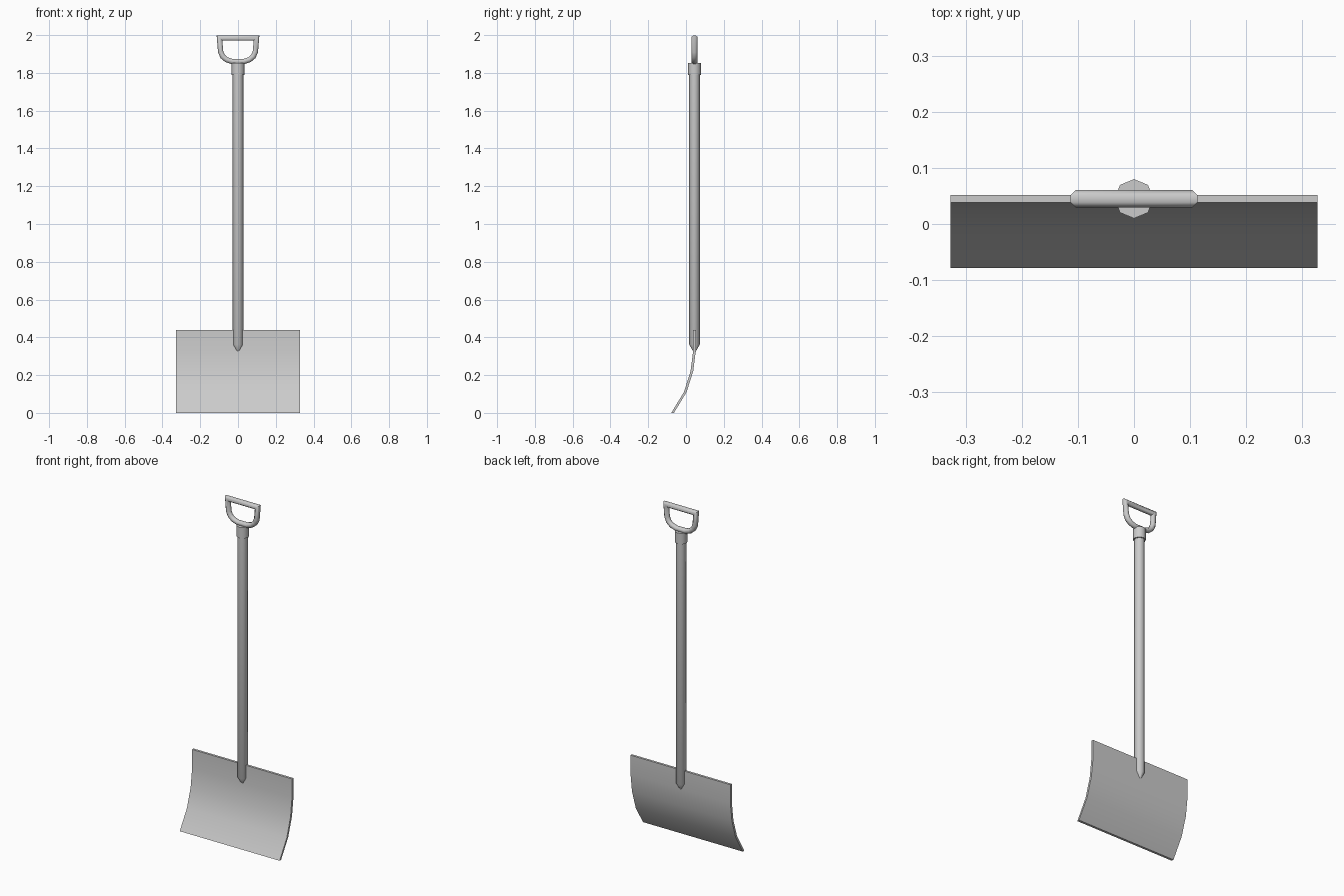
import bpy, bmesh, math
from mathutils import Vector

if "Cube" in bpy.data.objects:
    bpy.data.objects.remove(bpy.data.objects["Cube"])

CY = 0.045  # depth of the shaft axis


def finish(name, bm, angle):
    bmesh.ops.recalc_face_normals(bm, faces=bm.faces)
    me = bpy.data.meshes.new(name)
    bm.to_mesh(me)
    bm.free()
    ob = bpy.data.objects.new(name, me)
    bpy.context.collection.objects.link(ob)
    bpy.ops.object.select_all(action='DESELECT')
    bpy.context.view_layer.objects.active = ob
    ob.select_set(True)
    bpy.ops.object.shade_smooth_by_angle(angle=math.radians(angle))
    return ob


def bridge(bm, a, b):
    n = len(a)
    for i in range(n):
        bm.faces.new((a[i], a[(i + 1) % n], b[(i + 1) % n], b[i]))


def turned(name, profile, sides=8):
    """Upright round part from (radius, z) pairs."""
    bm = bmesh.new()
    rings = [[bm.verts.new((r * math.cos(i * math.tau / sides),
                            CY + r * math.sin(i * math.tau / sides), z))
              for i in range(sides)] for r, z in profile]
    for a, b in zip(rings, rings[1:]):
        bridge(bm, a, b)
    bm.faces.new(rings[0])
    bm.faces.new(rings[-1])
    return finish(name, bm, 50)


# Blade: curved side profile extruded across the width
front = [(0.038, 0.44), (0.038, 0.33), (0.024, 0.22), (-0.011, 0.11), (-0.078, 0.0)]
outline = front + [(y + 0.014, z) for y, z in reversed(front)]
bm = bmesh.new()
left, right = ([bm.verts.new((x, y, z)) for y, z in outline] for x in (-0.327, 0.327))
bridge(bm, left, right)
n = len(front)
for side in (left, right):
    for i in range(n - 1):
        bm.faces.new((side[i], side[i + 1], side[-2 - i], side[-1 - i]))
finish("blade", bm, 35)

# Shaft with tapered tip, and the collar under the grip
turned("shaft", [(0.007, 0.325), (0.028, 0.362), (0.028, 1.80)])
turned("collar", [(0.035, 1.788), (0.035, 1.853)])

# D-shaped grip: octagonal tube swept around a mitred closed path
half = [(0.098, 1.985), (0.092, 1.912), (0.081, 1.887), (0.061, 1.870), (0.03, 1.860)]
path = [Vector(p) for p in half + [(-x, z) for x, z in reversed(half)]]
R = 0.0152 / math.cos(math.pi / 8)
bm = bmesh.new()
rings = []
for i, p in enumerate(path):
    d0 = (p - path[i - 1]).normalized()
    d1 = (path[(i + 1) % len(path)] - p).normalized()
    n0, n1 = Vector((-d0.y, d0.x)), Vector((-d1.y, d1.x))
    mitre = (n0 + n1) / (1 + n0.dot(n1))
    ring = []
    for k in range(8):
        a = (k + 0.5) * math.tau / 8
        q = p + mitre * R * math.cos(a) * 0.92
        ring.append(bm.verts.new((q.x, CY + R * math.sin(a), min(q.y, 2.0))))
    rings.append(ring)
for i in range(len(rings)):
    bridge(bm, rings[i - 1], rings[i])
finish("grip", bm, 50)
